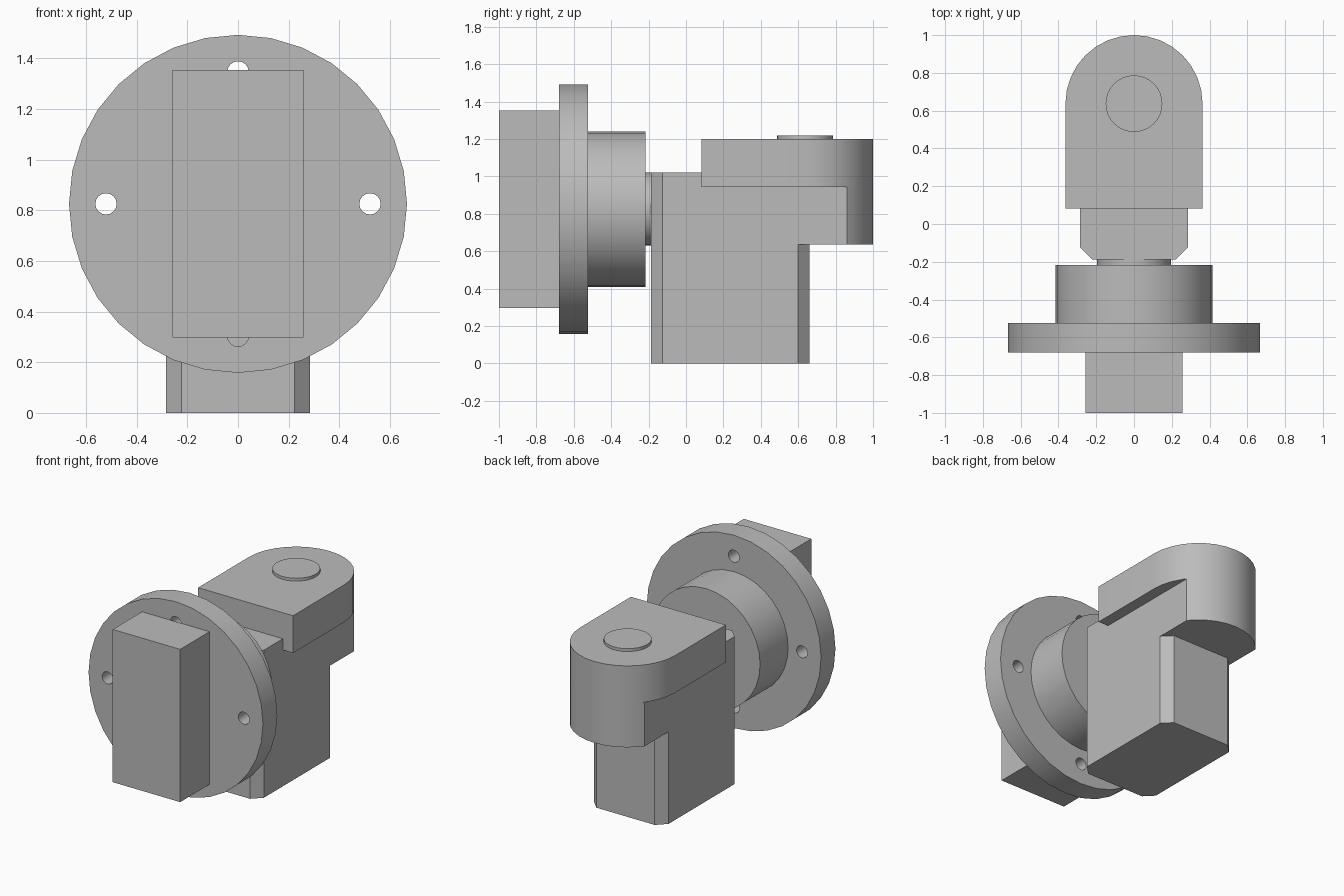
import bpy, bmesh
from math import pi, sin, cos
from mathutils import Matrix

cube = bpy.data.objects.get("Cube")
if cube:
    bpy.data.objects.remove(cube, do_unlink=True)

grey = bpy.data.materials.new("plain_grey")
grey.use_nodes = True
colour = (0.5, 0.5, 0.5, 1)
grey.diffuse_color = colour
grey.node_tree.nodes["Principled BSDF"].inputs["Base Color"].default_value = colour

AXIS_Z = 0.825             # height of the flange axis
BODY_W, CAP_R, PIVOT_Y = 0.285, 0.363, 0.637


def finish(name, bm):
    bmesh.ops.recalc_face_normals(bm, faces=bm.faces)
    mesh = bpy.data.meshes.new(name)
    bm.to_mesh(mesh)
    bm.free()
    mesh.materials.append(grey)
    obj = bpy.data.objects.new(name, mesh)
    bpy.context.collection.objects.link(obj)
    return obj


def smooth(obj):
    bpy.ops.object.select_all(action='DESELECT')
    obj.select_set(True)
    bpy.context.view_layer.objects.active = obj
    bpy.ops.object.shade_smooth_by_angle(angle=pi / 6)


def prism(name, outline, z0, z1):
    """Extrude a plan outline between two heights."""
    bm = bmesh.new()
    face = bm.faces.new([bm.verts.new((x, y, z0)) for x, y in outline])
    new = bmesh.ops.extrude_face_region(bm, geom=[face])["geom"]
    verts = [v for v in new if isinstance(v, bmesh.types.BMVert)]
    bmesh.ops.translate(bm, vec=(0, 0, z1 - z0), verts=verts)
    return finish(name, bm)


def disc_y(name, r, y0, y1, x=0, z=AXIS_Z, sides=32):
    """Cylinder along the y axis."""
    bm = bmesh.new()
    place = Matrix.Translation((x, (y0 + y1) / 2, z)) @ Matrix.Rotation(pi / 2, 4, 'X')
    bmesh.ops.create_cone(bm, cap_ends=True, segments=sides, radius1=r, radius2=r,
                          depth=y1 - y0, matrix=place)
    return finish(name, bm)


def arc(r, steps, turn):
    return [(r * cos(turn * i / steps), PIVOT_Y + r * sin(turn * i / steps))
            for i in range(steps + (turn < 6))]


# Front block
w = 0.258
prism("front_block", [(-w, -1), (w, -1), (w, -0.68), (-w, -0.68)], 0.297, 1.353)

# Flange with four bolt holes
flange = disc_y("flange", 0.667, -0.68, -0.523)
for i in range(4):
    a = i * pi / 2
    cutter = disc_y("hole_cutter", 0.042, -0.8, -0.4, 0.521 * cos(a),
                    AXIS_Z + 0.521 * sin(a), 16)
    cutter.hide_render = True
    mod = flange.modifiers.new("bolt_hole", 'BOOLEAN')
    mod.operation, mod.solver, mod.object = 'DIFFERENCE', 'EXACT', cutter
    bpy.context.view_layer.objects.active = flange
    bpy.ops.object.modifier_apply(modifier=mod.name)
    bpy.data.objects.remove(cutter, do_unlink=True)
smooth(flange)

# Hub and neck joining the flange to the body
smooth(disc_y("hub", 0.415, -0.523, -0.217))
smooth(disc_y("neck", 0.195, -0.217, -0.187))

# Upright body with chamfered corners
c, y0, y1 = 0.062, -0.187, 0.66
half = [(BODY_W - c, y0), (BODY_W, y0 + c), (BODY_W, y1 - c), (BODY_W - c, y1)]
prism("body", half + [(-x, y) for x, y in reversed(half)], 0, 1.02)

# Cap with a rounded back
round_end = arc(CAP_R, 16, pi)
cap = prism("cap", [(-CAP_R, 0.083), (CAP_R, 0.083)] + round_end, 0.942, 1.2)
smooth(cap)

# Rounded overhang under the cap, trimmed flush with the body sides
trimmed = [p for p in round_end if abs(p[0]) < BODY_W]
trim_y = 0.86
start = y1 - c
overhang = prism("overhang", [(-BODY_W, start), (BODY_W, start), (BODY_W, trim_y)]
                 + trimmed + [(-BODY_W, trim_y)], 0.637, 0.942)
smooth(overhang)

# Pivot button on the cap
smooth(prism("pivot_button", arc(0.15, 32, 2 * pi), 1.2, 1.22))
